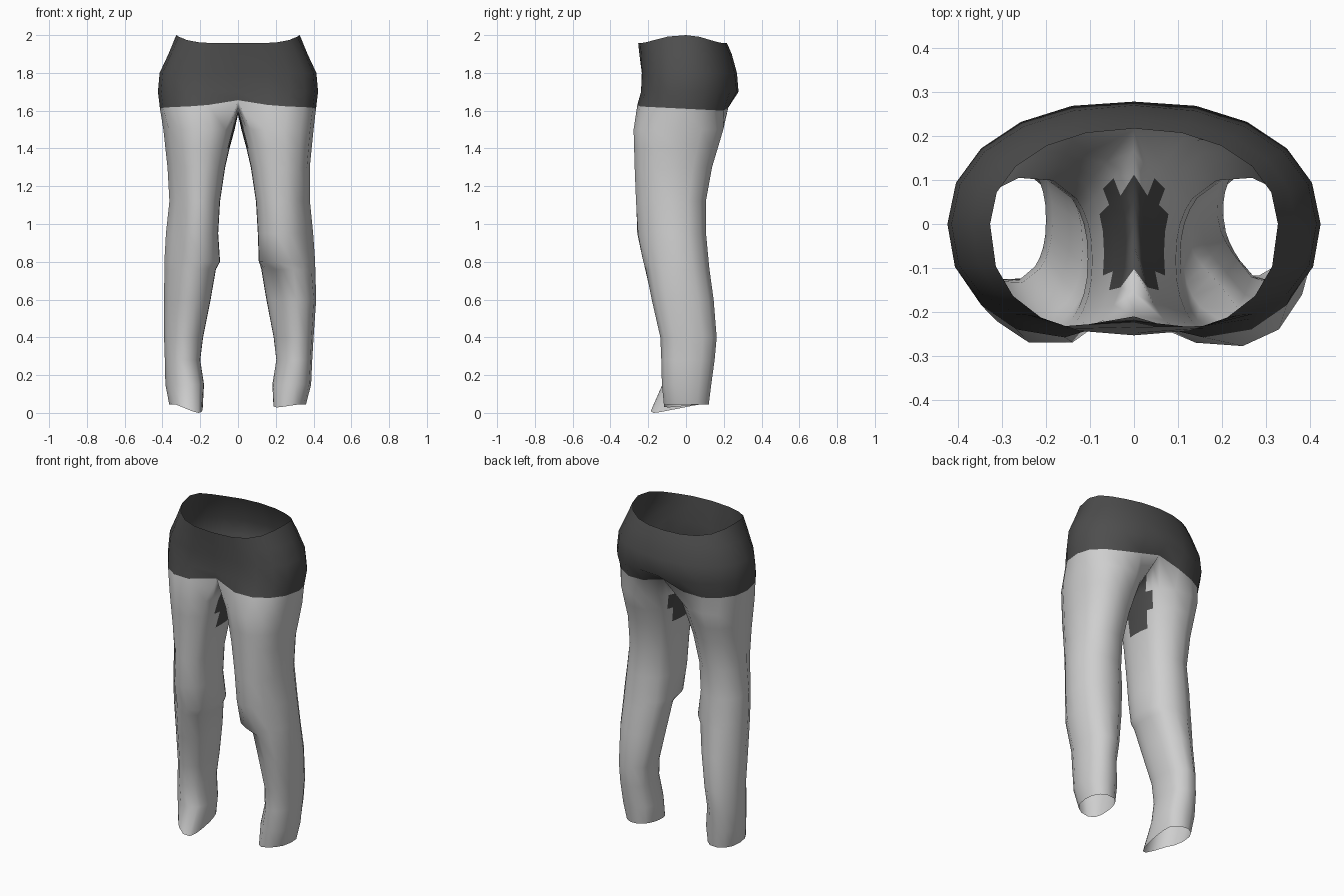
import bpy
import bmesh
from math import sin, cos, radians, copysign

cube = bpy.data.objects.get("Cube")
if cube:
    bpy.data.objects.remove(cube)

OUTER = 11      # points from the inner front, round the outside, to the inner back
INNER = 7       # extra points closing each leg along the inner thigh
TOTAL = OUTER + INNER

# Hip rings: height, half width, front, back, depth of the front centre crease
HIPS = [
    (1.957, .327, .253, .217, 0),
    (1.9, .368, .247, .242, 0),
    (1.8, .415, .244, .27, .01),
    (1.7, .424, .255, .283, .035),
    (1.61, .413, .285, .242, .075),
]

# Leg rings: height, inner x, outer x, front y, back y
LEGS = [
    (1.5, .018, .4, -.28, .2),
    (1.4, .045, .39, -.277, .17),
    (1.3, .068, .38, -.274, .14),
    (1.12, .095, .372, -.272, .107),
    (.95, .105, .392, -.267, .108),
    (.8, .11, .4, -.234, .122),
    (.76, .117, .4, -.225, .126),
    (.6, .145, .402, -.187, .148),
    (.4, .185, .4, -.14, .164),
    (.28, .2, .393, -.134, .153),
    (.15, .18, .387, -.13, .135),
    (.045, .187, .365, -.137, .122),
]
KNEE = 5
HEM = len(LEGS) - 1

# Dark columns of the inner thigh, back to front, for the rows below the crotch
PATCH = [(2, 5), (1, 5), (2, 4)]


def material(name, value):
    mat = bpy.data.materials.new(name)
    mat.use_nodes = True
    colour = (value, value, value, 1)
    mat.diffuse_color = colour
    shader = mat.node_tree.nodes["Principled BSDF"]
    shader.inputs["Base Color"].default_value = colour
    shader.inputs["Roughness"].default_value = .8
    return mat


def power(value, exponent):
    return copysign(abs(value) ** exponent, value)


def hip_ring(row, side):
    """Half of a rounded oval, from the front centre to the back centre."""
    z, half, front, back, crease = HIPS[row]
    points = []
    for i in range(OUTER):
        a = radians(-90 + 180 * i / (OUTER - 1))
        is_back = sin(a) > 0
        roundness = .94 if is_back else .82
        x = half * power(cos(a), roundness)
        y = power(sin(a), roundness) * (back if is_back else front)
        near_centre = max(0, 1 - x / .2)
        y += near_centre * (-4 * crease ** 2 if is_back else crease)
        lift = 0
        if row == 0:
            lift = .043 * (x / half) ** 5
        elif row == len(HIPS) - 1:
            # Lower edge slopes back and peaks at the front and back centre
            lift = -.05 * y + (.055 if is_back else .035) * near_centre
        points.append((side * x, y, z + lift))
    return points


def corner_cuts(z, side):
    """Direction and depth of the flattened corners of a leg ring."""
    if side > 0:
        return [
            (-45, max(0, .035 - .1 * abs(z - .95))),
            (-135, .075 * z if z < .78 else 0),
        ]
    return [
        (-45, max(0, .06 - .06 * abs(z - .95))),
        (45, max(0, .03 - .08 * abs(z - .5))),
    ]


def leg_ring(row, side):
    """Closed rounded oval, starting at the inner front corner."""
    z, inner, outer, front, back = LEGS[row]
    if side > 0 and 2 < row < 8:
        outer += .012
    if side < 0 and row == KNEE:
        inner -= .015
    mid_x, mid_y = (inner + outer) / 2, (front + back) / 2
    points = []
    for i in range(TOTAL):
        if i < OUTER:
            degrees = -135 + 270 * i / (OUTER - 1)
        else:
            degrees = 135 + 90 * (i - OUTER + 1) / (INNER + 1)
        a = radians(degrees)
        x = mid_x + (outer - inner) / 2 * power(cos(a), .87)
        y = mid_y + (back - front) / 2 * power(sin(a), .87)
        for direction, depth in corner_cuts(z, side):
            d = radians(direction)
            cut = depth * max(0, cos(a - d)) ** 4
            x -= cut * cos(d)
            y -= cut * sin(d)
        height = z
        if row == HEM:
            # Right hem drops to a pointed corner, left hem tucks under
            dip = max(0, cos(a - radians(225))) ** 2
            height -= z * dip * (1 if side < 0 else .35)
            if side < 0:
                y -= .07 * dip
            else:
                tuck = max(0, cos(a - radians(-60)))
                x -= .01 * tuck
                y += .02 * tuck
        points.append((side * x, y, height))
    return points


def seam(start, end):
    """Crotch seam running under the body from back to front."""
    points = []
    for i in range(1, INNER + 1):
        t = i / (INNER + 1)
        y = start[1] + (end[1] - start[1]) * t
        z = start[2] + (end[2] - start[2]) * t - .3 * t * (1 - t)
        points.append((0, y, z))
    return points


def bridge(bm, upper, lower, side, closed, colour):
    count = len(upper)
    for i in range(count if closed else count - 1):
        j = (i + 1) % count
        corners = [upper[i], lower[i], lower[j], upper[j]]
        if side < 0:
            corners.reverse()
        face = bm.faces.new(corners)
        face.smooth = True
        face.material_index = colour(i)


def thigh_colour(row):
    """Dark patch on the inner thigh, narrowing downward."""
    def pick(i):
        if row >= len(PATCH):
            return 0
        first, last = PATCH[row]
        return 1 if first <= i - (OUTER - 1) <= last else 0
    return pick


bm = bmesh.new()
for side in (1, -1):
    # Hips, open at the waist
    hips = [hip_ring(r, side) for r in range(len(HIPS))]
    hip_verts = [[bm.verts.new(p) for p in ring] for ring in hips]
    for upper, lower in zip(hip_verts, hip_verts[1:]):
        bridge(bm, upper, lower, side, False, lambda i: 1)

    # Crotch seam joins the hip edge to the leg, which is open at the hem
    crotch = [bm.verts.new(p) for p in seam(hips[-1][-1], hips[-1][0])]
    legs = [[bm.verts.new(p) for p in leg_ring(r, side)] for r in range(len(LEGS))]
    rings = [hip_verts[-1] + crotch] + legs
    for row, (upper, lower) in enumerate(zip(rings, rings[1:])):
        bridge(bm, upper, lower, side, True, thigh_colour(row))

# Weld the halves along the centre line
bmesh.ops.remove_doubles(bm, verts=bm.verts[:], dist=.0005)

mesh = bpy.data.meshes.new("trousers")
bm.to_mesh(mesh)
bm.free()
mesh.materials.append(material("light grey cloth", .62))
mesh.materials.append(material("dark grey cloth", .075))
trousers = bpy.data.objects.new("trousers", mesh)
bpy.context.collection.objects.link(trousers)
